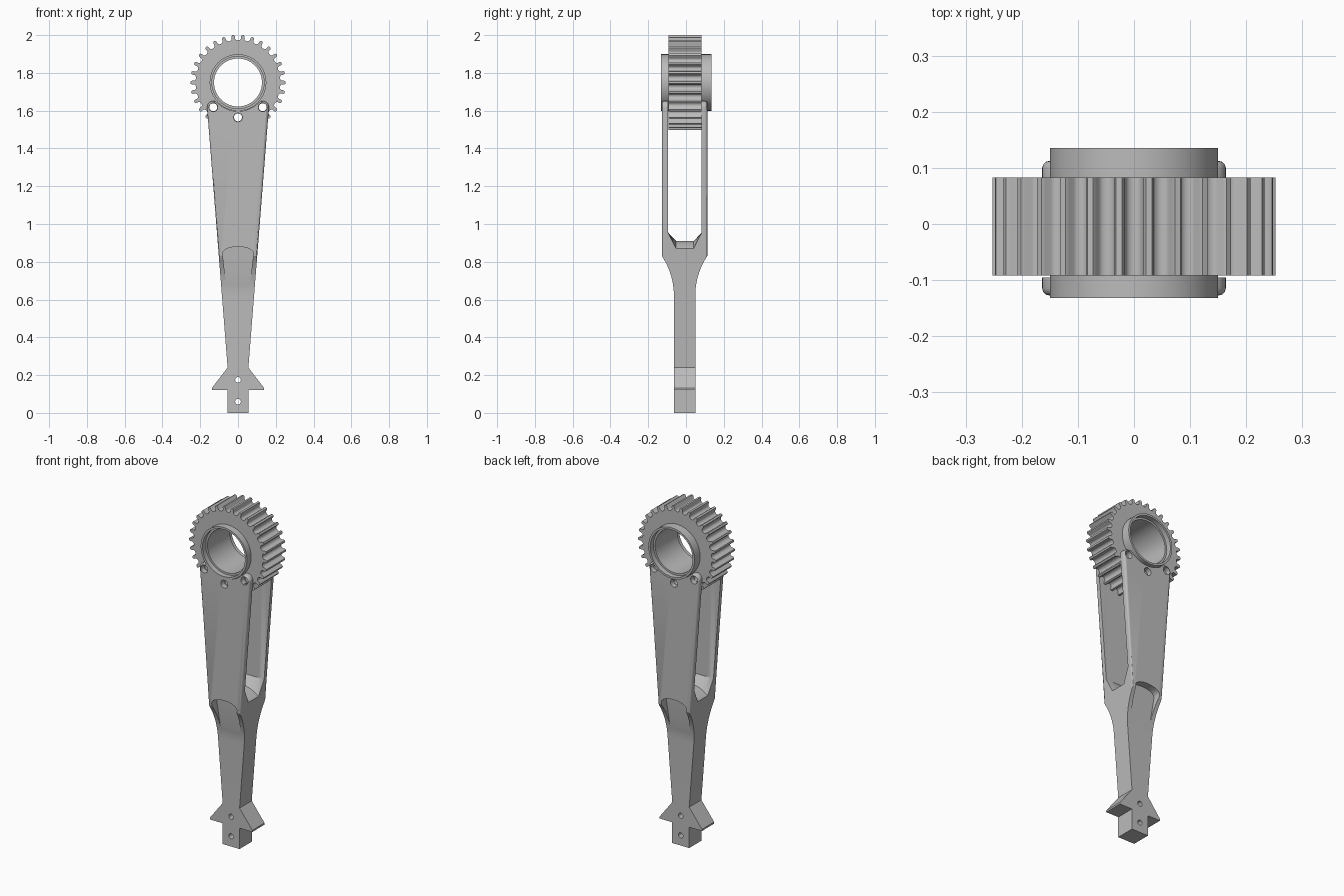
import bpy, bmesh
from math import sin, cos, pi, radians, sqrt
from mathutils import Vector

if "Cube" in bpy.data.objects:
    bpy.data.objects.remove(bpy.data.objects["Cube"])

HUB_Z = 1.749      # gear axis height
MID_Y = -0.0075    # middle plane of the handle
HOLE_R = 0.185     # bolt circle radius

metal = bpy.data.materials.new("grey metal")
metal.use_nodes = True
GREY = (0.5, 0.5, 0.5, 1)
metal.diffuse_color = GREY
metal.node_tree.nodes["Principled BSDF"].inputs["Base Color"].default_value = GREY


def loft(name, rings, bevel_rule=None, loop=False):
    """Skin matching closed rings, capping the ends or joining them in a loop."""
    bm = bmesh.new()
    rows = [[bm.verts.new(p) for p in ring] for ring in rings]
    n = len(rows[0])
    pairs = list(zip(rows, rows[1:])) + ([(rows[-1], rows[0])] if loop else [])
    for a, b in pairs:
        for i in range(n):
            bm.faces.new((a[i], a[(i + 1) % n], b[(i + 1) % n], b[i]))
    if not loop:
        bm.faces.new(rows[0])
        bm.faces.new(rows[-1])
    bmesh.ops.recalc_face_normals(bm, faces=bm.faces)
    if bevel_rule:
        edges = [e for e in bm.edges if bevel_rule(e)]
        bmesh.ops.bevel(bm, geom=edges, offset=0.013, segments=3,
                        profile=0.5, affect='EDGES')
    mesh = bpy.data.meshes.new(name)
    bm.to_mesh(mesh)
    bm.free()
    mesh.materials.append(metal)
    ob = bpy.data.objects.new(name, mesh)
    bpy.context.collection.objects.link(ob)
    return ob


def prism_y(name, outline, y0, y1, rule=None):
    return loft(name, [[(x, y, z) for x, z in outline] for y in (y0, y1)], rule)


def arc(cx, cz, r, a0, a1, n):
    return [(cx + r * cos(radians(a0 + (a1 - a0) * i / n)),
             cz + r * sin(radians(a0 + (a1 - a0) * i / n))) for i in range(n + 1)]


def rod(x, z, r, n=24, y0=-0.3, y1=0.3):
    return prism_y("cutter", arc(x, z, r, 0, 360, n)[:-1], y0, y1)


def carve(ob, cutter, operation='DIFFERENCE'):
    cutter.hide_render = True
    mod = ob.modifiers.new("carve", 'BOOLEAN')
    mod.operation, mod.object, mod.solver = operation, cutter, 'EXACT'
    bpy.context.view_layer.objects.active = ob
    bpy.ops.object.modifier_apply(modifier=mod.name)
    bpy.data.objects.remove(cutter)


def smooth(ob, angle=30):
    bpy.ops.object.select_all(action='DESELECT')
    ob.select_set(True)
    bpy.context.view_layer.objects.active = ob
    bpy.ops.object.shade_smooth_by_angle(angle=radians(angle))


bolts = [(HOLE_R * cos(radians(a)), HOLE_R * sin(radians(a)) + HUB_Z)
         for a in (-135, -90, -45)]

# Handle outline: tail block, barbs, tapered sides, round ears and hub notch
ear_x, ear_z = bolts[2]
half = [(0.055, 0), (0.055, 0.122), (0.138, 0.122), (0.138, 0.132), (0.055, 0.24)]
half += arc(ear_x, ear_z, 0.033, -4, 135, 10)
half += arc(0, HUB_Z, 0.152, -45, -90, 10)[1:]
outline = half + [(-x, z) for x, z in reversed(half[:-1])]


def outer_edge(e):
    a, b = (v.co for v in e.verts)
    m = (a + b) / 2
    clear = all(Vector((p.x, p.z - HUB_Z)).length > 0.156 for p in (a, b))
    return abs(a.y - b.y) < 1e-5 and m.z > 0.3 and abs(m.x) > 0.09 and clear


handle = prism_y("forked_handle", outline, MID_Y - 0.12, MID_Y + 0.12, outer_edge)

# Side silhouette: thin stem flaring in a fillet to the wide fork
FIL = 0.379
flank = [(0.0565, -0.1)]
for i in range(11):
    h = 0.21 * i / 10
    flank.append((0.0565 + FIL - sqrt(FIL ** 2 - h * h), 0.62 + h))
flank.append((0.13, 0.86))
flank.append((0.13, 2.1))
side = [(MID_Y + d, z) for d, z in flank] + [(MID_Y - d, z) for d, z in reversed(flank)]
carve(handle, loft("cutter", [[(x, y, z) for y, z in side] for x in (-0.3, 0.3)]),
      'INTERSECT')

# Fork slot with chamfered, crowned floor
rings = []
for i in range(-8, 9):
    x = 0.2 * i / 8
    floor = 0.91 - 0.04 * min(1.5, (x / 0.105) ** 2)
    sec = [(-0.089, 0.955), (-0.047, floor), (0.047, floor), (0.089, 0.955),
           (0.089, 2.1), (-0.089, 2.1)]
    rings.append([(x, y - 0.006, z) for y, z in sec])
carve(handle, loft("cutter", rings))

# Arched scoops on the front and back of the neck
arch = [(0.055, 0.61), (0.082, 0.845)]
arch += [(0.082 * cos(pi * i / 10), 0.845 + 0.035 * sin(pi * i / 10)) for i in range(1, 10)]
arch += [(-0.082, 0.845), (-0.055, 0.61)]
for s in (-1, 1):
    inner = [(x, MID_Y + s * (0.0575 + (z - 0.6) * 0.068), z) for x, z in arch]
    outer = [(x, MID_Y + s * 0.2, z) for x, z in arch]
    carve(handle, loft("cutter", [inner, outer]))

# Bolt holes and tail pin holes
for x, z in bolts:
    carve(handle, rod(x, z, 0.023))
for z in (0.06, 0.175):
    carve(handle, rod(0, z, 0.015, 20))
smooth(handle)

# Toothed wheel
TEETH = 30
tooth = [(-0.5, 0.223), (-0.3, 0.226), (-0.2, 0.232), (-0.18, 0.246), (-0.1, 0.2525),
         (0.1, 0.2525), (0.18, 0.246), (0.2, 0.232), (0.3, 0.226)]
rim = []
for k in range(TEETH):
    for f, r in tooth:
        a = 2 * pi * (k + f) / TEETH
        rim.append((r * cos(a), HUB_Z + r * sin(a)))
gear = prism_y("gear_wheel", rim, -0.092, 0.083)
carve(gear, rod(0, HUB_Z, 0.145, 64))
for x, z in bolts:
    carve(gear, rod(x, z, 0.021))
smooth(gear, 40)

# Hub sleeve with a stepped bore
section = [(0.15, -0.132), (0.15, 0.135), (0.138, 0.135), (0.138, 0.105),
           (0.127, 0.105), (0.127, -0.102), (0.138, -0.102), (0.138, -0.132)]
SEG = 64
rings = [[(r * cos(2 * pi * k / SEG), y, HUB_Z + r * sin(2 * pi * k / SEG))
          for r, y in section] for k in range(SEG)]
smooth(loft("hub_sleeve", rings, loop=True))
